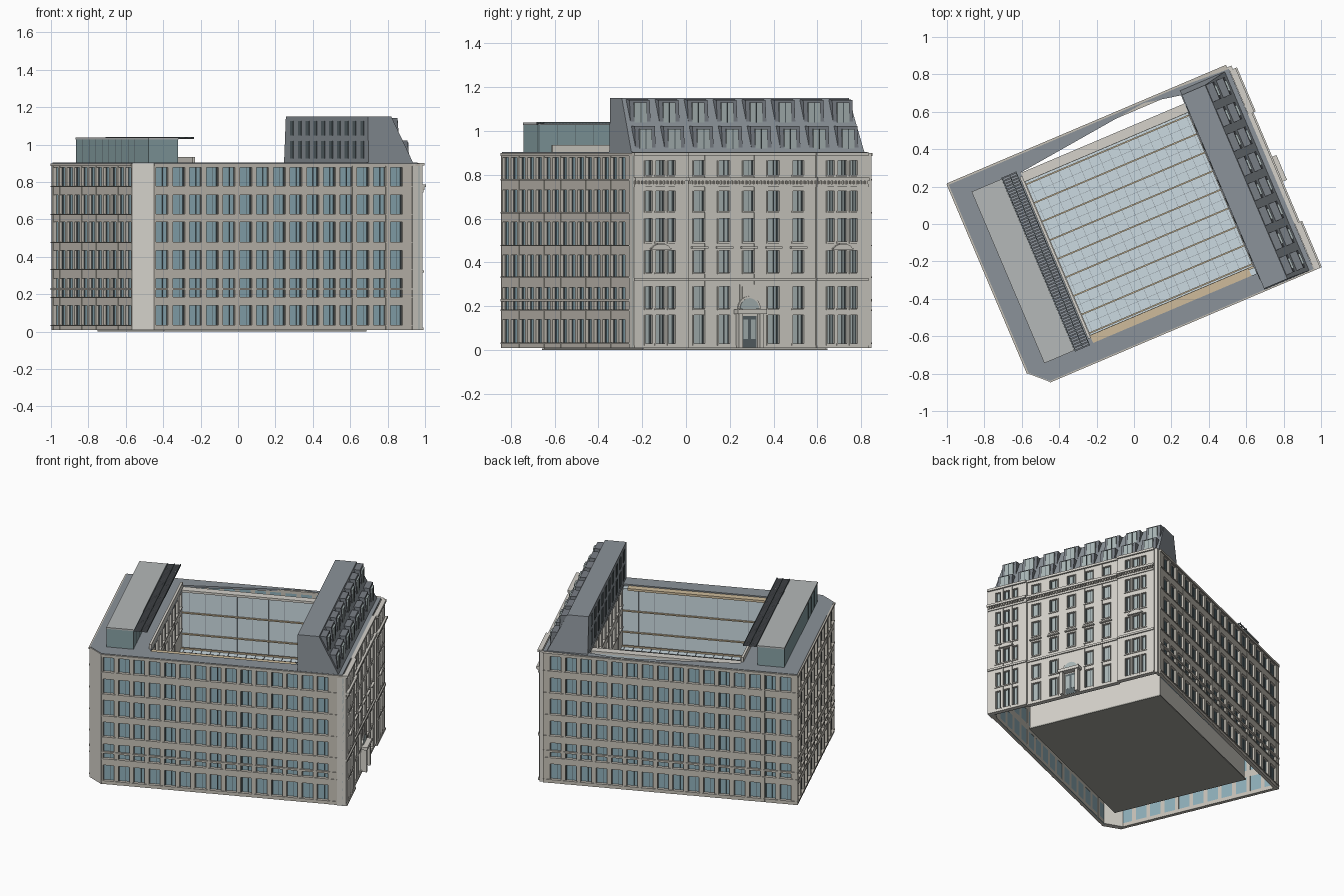
import bpy, bmesh, math
from mathutils import Matrix, Vector

if "Cube" in bpy.data.objects:
    bpy.data.objects.remove(bpy.data.objects["Cube"])

TURN = Matrix.Rotation(math.radians(23), 4, 'Z')
COLORS = {
    'stone': (.56, .53, .47), 'pale_stone': (.66, .64, .59), 'tan': (.62, .50, .33),
    'window': (.27, .42, .48), 'frame': (.10, .13, .14), 'roof': (.26, .29, .32),
    'slate': (.19, .21, .235), 'light_roof': (.46, .48, .48), 'glass': (.60, .70, .75),
    'teal': (.24, .35, .37), 'floor': (.36, .36, .33), 'facade_glass': (.40, .47, .47)}
mats, parts = {}, {}
for k, c in COLORS.items():
    mats[k] = bpy.data.materials.new(k)
    mats[k].diffuse_color = (*c, 1)


def part(name, mat):
    if name not in parts:
        parts[name] = (bmesh.new(), mat)
    return parts[name][0]


def frame(angle, offset):
    """Wall frame: s runs along the wall, d points outwards."""
    return TURN @ Matrix.Rotation(math.radians(angle), 4, 'Z') @ Matrix.Translation((0, -offset, 0))


def box(name, mat, M, s, d, z):
    mid = Vector(((s[0] + s[1]) / 2, -(d[0] + d[1]) / 2, (z[0] + z[1]) / 2))
    size = Matrix.Diagonal((s[1] - s[0], d[1] - d[0], z[1] - z[0], 1))
    bmesh.ops.create_cube(part(name, mat), size=1, matrix=M @ Matrix.Translation(mid) @ size)


def loft(name, mat, M, a, b):
    """Solid between two matching outlines."""
    bm = part(name, mat)
    va = [bm.verts.new(M @ Vector(p)) for p in a]
    vb = [bm.verts.new(M @ Vector(p)) for p in b]
    n = len(a)
    fs = [bm.faces.new(va[::-1]), bm.faces.new(vb)]
    fs += [bm.faces.new((va[i], va[(i + 1) % n], vb[(i + 1) % n], vb[i])) for i in range(n)]
    bmesh.ops.recalc_face_normals(bm, faces=fs)


def prism(name, mat, pts, z0, z1):
    loft(name, mat, TURN, [(x, y, z0) for x, y in pts], [(x, y, z1) for x, y in pts])


def arch(name, mat, M, s, z, w, h, d0, d1, n=12):
    arc = [(s + w * math.cos(math.pi * i / n), z + h * math.sin(math.pi * i / n)) for i in range(n + 1)]
    loft(name, mat, M, [(x, -d0, y) for x, y in arc], [(x, -d1, y) for x, y in arc])


def wall(name, mat, M, s0, s1, cols, rows, z0=.01, z1=.895, glass='window', sill=.004, deep=.018):
    """Piers and bands around recessed windows; cols = (centre, width)."""
    box(name + '_glass', glass, M, (s0, s1), (-deep - .006, -deep), (z0, z1 - .01))
    edge = s0
    for c, w in cols + [(s1, 0)]:
        box(name, mat, M, (edge, c - w / 2), (-.025, 0), (z0, z1))
        edge = c + w / 2
    low = z0
    for a, b in rows + [(z1, z1)]:
        box(name, mat, M, (s0, s1), (-.0245, -.001), (low, a))
        low = b
        if b > a and sill:
            box(name + '_sills', mat, M, (s0, s1), (-.01, sill), (a - .006, a))
    for c, w in cols:
        for a, b in rows:
            for o, t in ((-w / 2 + .003, .003), (.12 * w, .0012), (w / 2 - .003, .003)):
                box(name + '_frames', 'frame', M, (c + o - t, c + o + t), (-deep - .001, -deep + .004), (a, b))


def columns(c0, pitch, n, w):
    return [(c0 + i * pitch, w) for i in range(n)]


ROWS = [(.035, .14), (.185, .285), (.335, .435), (.48, .585), (.63, .73), (.78, .878)]

# Three plain street walls
FRONT, BACK, LEFT = frame(0, .60), frame(180, .586), frame(270, .835)
for name, M, a, b, cols in (
        ('front_wall', FRONT, -.743, .80, columns(-.695, .0972, 15, .07)),
        ('back_wall', BACK, -.785, .835, columns(-.705, .0975, 16, .07)),
        ('left_wall', LEFT, -.586, .514, columns(-.535, .0998, 11, .074))):
    wall(name, 'stone', M, a, b, cols, ROWS)
    box(name + '_rail', 'stone', M, (a, b), (-.01, .004), (.222, .234))
    box(name + '_coping', 'stone', M, (a, b), (-.03, .005), (.885, .9))

# Cut-off corner and ornate-facade return
prism('corner_wall', 'pale_stone', [(-.835, -.514), (-.743, -.602), (-.72, -.575), (-.81, -.49)], .01, .9)
box('facade_return', 'pale_stone', FRONT, (.757, .81), (-.03, .005), (.01, .9))
box('facade_return', 'pale_stone', BACK, (-.81, -.757), (-.03, -.01), (.01, .9))

# Ornate stone facade: two projecting end bays and a middle
FROWS = [(.03, .16), (.19, .29), (.355, .455), (.495, .60), (.635, .725), (.80, .865)]


def triple(c):
    return [(c - .057, .034), (c, .046), (c + .057, .034)]


MID, BAY = frame(90, .803), frame(90, .816)
singles = columns(-.275, .1225, 5, .055)
sections = ((MID, -.335, .30, singles), (BAY, -.605, -.335, triple(-.474)), (BAY, .30, .556, triple(.428)))
for M, a, b, cols in sections:
    wall('facade', 'pale_stone', M, a, b, cols, FROWS, glass='facade_glass', sill=0)
    for z0, z1, d in ((.01, .022, .006), (.315, .328, .008), (.745, .757, .006),
                      (.772, .787, .018), (.887, .902, .01)):
        box('facade_cornices', 'pale_stone', M, (a, b), (-.02, d), (z0, z1))
    for i in range(int((b - a) / .018)):
        s = a + .005 + i * .018
        box('facade_dentils', 'stone', M, (s, s + .009), (0, .012), (.758, .772))
    for c, w in cols:
        for i, (z0, z1) in enumerate(FROWS):
            box('facade_sills', 'pale_stone', M, (c - w / 2 - .006, c + w / 2 + .006), (0, .006), (z0 - .008, z0))
            if i == 2 and w > .05:
                box('window_hoods', 'pale_stone', M, (c - .04, c + .04), (0, .014), (.464, .472))
            for e in (-1, 1):
                x = c + e * (w / 2 + .003)
                box('window_surrounds', 'pale_stone', M, (x - .003, x + .003), (0, .004), (z0, z1))
for c in (-.474, .428):
    arch('bay_pediments', 'pale_stone', BAY, c, .463, .044, .022, 0, .014)
    box('bay_pediments', 'pale_stone', BAY, (c - .05, c + .05), (0, .014), (.458, .465))

# Entrance portal with half-round window above
D = -.03
box('portal_back', 'pale_stone', MID, (D - .045, D + .045), (-.02, .003), (.01, .3))
box('door', 'frame', MID, (D - .035, D + .035), (0, .008), (.012, .155))
for s in (-.018, .018):
    box('door_panes', 'facade_glass', MID, (D + s - .011, D + s + .011), (.005, .01), (.05, .14))
for e in (-1, 1):
    x = D + e * .052
    box('portal_columns', 'pale_stone', MID, (x - .01, x + .01), (0, .035), (.01, .165))
box('portal_lintel', 'pale_stone', MID, (D - .072, D + .072), (0, .042), (.165, .185))
arch('arched_window_trim', 'pale_stone', MID, D, .188, .056, .058, 0, .008, 16)
arch('arched_window', 'facade_glass', MID, D, .188, .047, .049, .004, .011, 16)

# Flat roof around the courtyard, with the open slot along the back
prism('roof', 'roof', [(-.83, .58), (-.83, -.512), (-.741, -.597), (-.45, -.597), (-.45, .58)], .89, .903)
prism('roof', 'roof', [(-.45, -.597), (.5, -.597), (.5, -.5), (-.45, -.5)], .89, .903)
prism('roof', 'roof', [(.5, -.597), (.79, -.597), (.79, .565), (.5, .58)], .89, .903)
prism('roof', 'roof', [(-.45, .58), (-.45, .49), (.30, .575), (.5, .535), (.5, .58)], .89, .903)

# Courtyard: glazed long sides, windowed short sides
COURT = .50
for M, top in ((frame(0, -.44), 'pale_stone'), (frame(180, -.46), 'tan')):
    box('court_glazing', 'glass', M, (-.5, .5), (-.04, -.005), (COURT - .01, .89))
    box('court_ledge_' + top, top, M, (-.47, .5), (-.048, .004), (.88, .895))
    for z in (.59, .735):
        box('court_bars', 'tan', M, (-.5, .5), (-.01, .005), (z, z + .008))
    for i in range(11):
        box('court_posts', 'roof', M, (-.501 + i * .1, -.499 + i * .1), (-.01, -.003), (COURT, .88))
for M in (frame(90, -.45), frame(270, -.50)):
    wall('court_wall', 'pale_stone', M, -.46, .46, columns(-.40, .1, 9, .06), ROWS[4:], z0=COURT - .01)

# Glass court roof with beams and fine grid
FLAT = frame(0, 0)
box('court_roof', 'glass', FLAT, (-.46, .51), (-.45, .47), (COURT - .01, COURT))
for i in range(9):
    d = -.42 + i * .108
    box('court_roof_beams', 'tan', FLAT, (-.45, .5), (d - .004, d + .004), (COURT, COURT + .01))
    box('court_roof_grid', 'roof', FLAT, (-.45, .5), (d + .053, d + .055), (COURT, COURT + .004))
for i in range(17):
    s = -.43 + i * .057
    box('court_roof_grid', 'roof', FLAT, (s - .001, s + .001), (-.44, .46), (COURT, COURT + .004))

# Inner core down to the ground, seen through the open base
box('ground_floor', 'floor', FLAT, (-.62, .555), (-.465, .45), (0, .008))
box('core', 'pale_stone', FLAT, (-.61, .55), (-.46, .445), (.006, COURT - .02))

# Penthouse with slatted canopy
box('penthouse', 'teal', FLAT, (-.73, -.56), (-.495, .495), (.9, 1.03))
box('penthouse_roof', 'light_roof', FLAT, (-.732, -.557), (-.498, .498), (1.028, 1.038))
for i in range(12):
    d = -.49 + i * .0891
    box('penthouse_posts', 'frame', FLAT, (-.7315, -.5585), (d - .0015, d + .0015), (.9, 1.03))
for i in range(62):
    d = -.5 + i * .0164
    box('canopy_slats', 'slate', FLAT, (-.557, -.47), (d - .004, d + .004), (1.031, 1.035))
for s in (-.553, -.51, -.472):
    box('canopy_rails', 'frame', FLAT, (s - .002, s + .002), (-.505, .505), (1.03, 1.04))
box('terrace_parapet', 'pale_stone', FLAT, (-.465, -.45), (-.47, .47), (.89, .935))

# Mansard roof
lo, hi = .902, 1.15
loft('mansard_roof', 'roof', TURN,
     [(.505, -.595, lo), (.765, -.595, lo), (.765, .56, lo), (.505, .56, lo)],
     [(.505, -.59, hi), (.64, -.59, hi), (.64, .535, hi), (.505, .535, hi)])
INNER, STREET = frame(270, -.505), frame(90, 0)
for i in range(10):
    s = -.45 + i * .107
    for z in ((.925, 1.02), (1.05, 1.125)):
        box('mansard_slots', 'frame', INNER, (s - .022, s + .022), (-.02, .003), z)

# Two rows of dormers
for i in range(8):
    v = -.52 + i * .1435
    for u, z in ((.755, .91), (.695, 1.03)):
        a, b = v - .05, v + .05
        loft('dormers', 'slate', TURN,
             [(u - .12, a, z), (u, a, z), (u - .012, a, z + .112), (u - .12, a, z + .115)],
             [(u - .12, b, z), (u, b, z), (u - .012, b, z + .112), (u - .12, b, z + .115)])
        box('dormer_windows', 'facade_glass', STREET, (v - .03, v + .03), (u - .03, u + .001), (z + .008, z + .1))
        box('dormer_bars', 'frame', STREET, (v - .002, v + .002), (u - .03, u + .003), (z + .008, z + .1))

# Turn every collected part into an object
for name, (bm, mat) in parts.items():
    me = bpy.data.meshes.new(name)
    bm.to_mesh(me)
    bm.free()
    me.materials.append(mats[mat])
    bpy.context.collection.objects.link(bpy.data.objects.new(name, me))

for m in bpy.data.materials:
    if m.users and not m.is_grease_pencil:
        m.use_nodes = True
        m.node_tree.nodes["Principled BSDF"].inputs["Base Color"].default_value = m.diffuse_color
